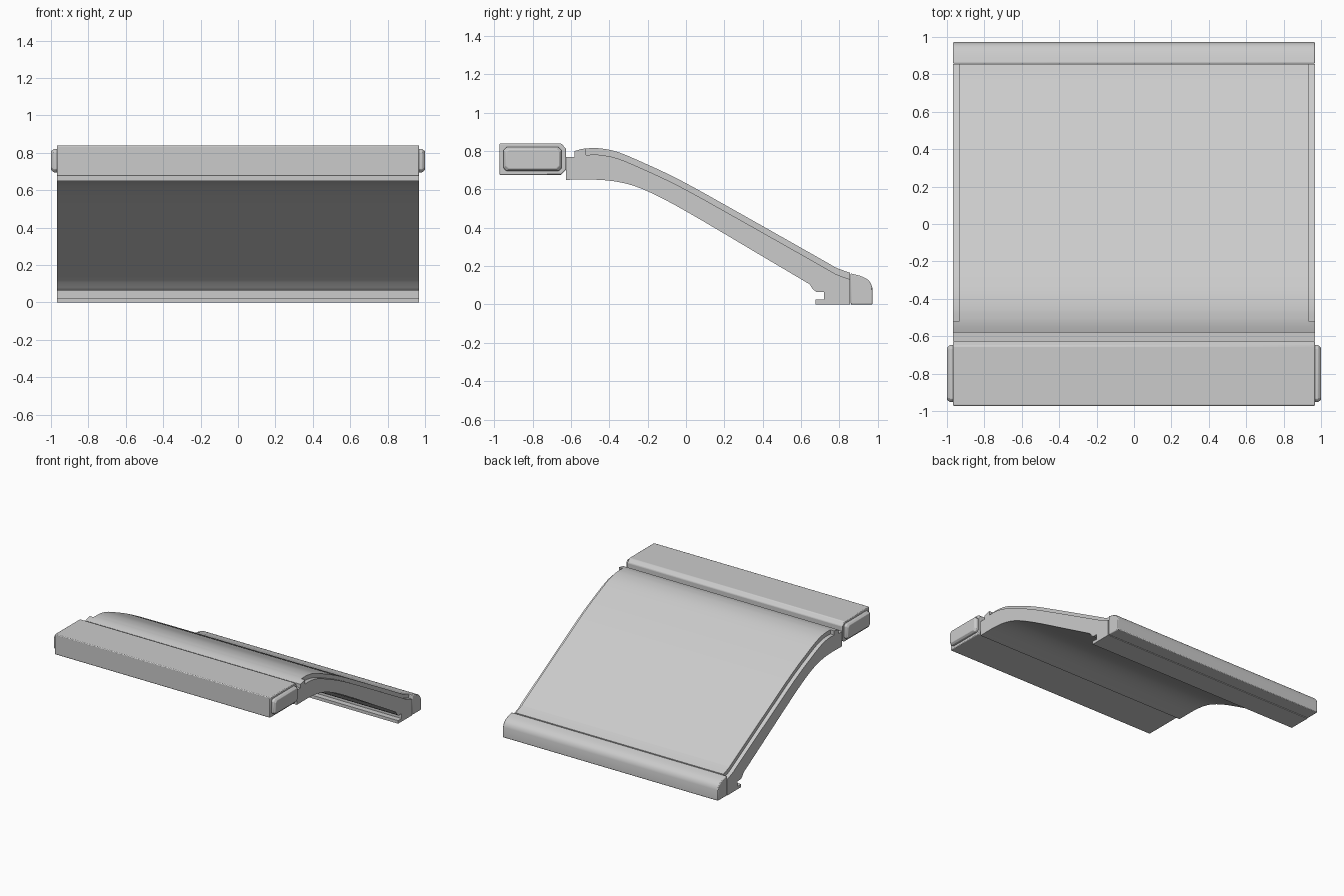
import bpy, bmesh
from mathutils import Vector

if "Cube" in bpy.data.objects:
    bpy.data.objects.remove(bpy.data.objects["Cube"])


def smooth_path(pts, n=4):
    """Catmull-Rom curve through 2D points."""
    v = [Vector(p) for p in pts]
    v = [2 * v[0] - v[1]] + v + [2 * v[-1] - v[-2]]
    out = []
    for a, b, c, d in zip(v, v[1:], v[2:], v[3:]):
        for i in range(n):
            t = i / n
            p = 0.5 * (2 * b + (c - a) * t + (2 * a - 5 * b + 4 * c - d) * t * t
                       + (3 * b - a - 3 * c + d) * t ** 3)
            out.append((p.x, p.y))
    return out + [tuple(pts[-1])]


def loft(name, stations, bevel=0.0):
    """Skin equal-length (y, z) profiles placed at x positions, capped at both ends."""
    bm = bmesh.new()
    rings = [[bm.verts.new((x, y, z)) for y, z in prof] for x, prof in stations]
    n = len(rings[0])
    for r, s in zip(rings, rings[1:]):
        for i in range(n):
            j = (i + 1) % n
            bm.faces.new((r[i], r[j], s[j], s[i]))
    bm.faces.new(rings[0])
    bm.faces.new(rings[-1][::-1])
    bmesh.ops.remove_doubles(bm, verts=bm.verts, dist=0.0001)
    bmesh.ops.recalc_face_normals(bm, faces=bm.faces)
    mesh = bpy.data.meshes.new(name)
    bm.to_mesh(mesh)
    bm.free()
    ob = bpy.data.objects.new(name, mesh)
    bpy.context.collection.objects.link(ob)
    if bevel:
        m = ob.modifiers.new("edge_bevel", 'BEVEL')
        m.width, m.segments, m.limit_method, m.angle_limit = bevel, 2, 'ANGLE', 0.6
    bpy.ops.object.select_all(action='DESELECT')
    ob.select_set(True)
    bpy.context.view_layer.objects.active = ob
    bpy.ops.object.shade_smooth_by_angle(angle=0.52)
    return ob


W = 0.968      # half width of the body
EDGE = 0.935   # where the lowered side ledges begin

# Sloped panel: smooth top and underside, hooked lower end, ledge along both sides
crown = [(-0.625, 0.77), (-0.58, 0.77), (-0.58, 0.80), (-0.55, 0.809), (-0.52, 0.814)]
slope = smooth_path([(-0.52, 0.814), (-0.45, 0.814), (-0.36, 0.796), (-0.24, 0.747),
                     (-0.03, 0.648), (0.28, 0.476), (0.724, 0.225), (0.78, 0.193),
                     (0.855, 0.165)])
hook = [(0.855, 0.0), (0.675, 0.0), (0.675, 0.025), (0.72, 0.025), (0.72, 0.065),
        (0.68, 0.065), (0.66, 0.08), (0.645, 0.105)]
under = smooth_path([(0.645, 0.105), (0.4, 0.25), (0.0, 0.486), (-0.2, 0.590),
                     (-0.33, 0.634), (-0.46, 0.650), (-0.625, 0.650)])[1:]
full = crown + slope + hook + under
ledge = crown + [(y, z - 0.034) for y, z in slope] + hook + under
loft("sloped_panel", [(-W, ledge), (-EDGE, ledge), (-EDGE, full),
                      (EDGE, full), (EDGE, ledge), (W, ledge)])

# Upper bar with chamfered rear edges
bar = [(-0.972, 0.675), (-0.652, 0.675), (-0.625, 0.702), (-0.625, 0.812),
       (-0.652, 0.84), (-0.972, 0.84)]
loft("upper_bar", [(-W, bar), (W, bar)], 0.006)

# Rounded foot at the lower end
foot = [(0.858, 0.0)] + [(0.972, 0.0)] + smooth_path(
    [(0.972, 0.085), (0.962, 0.113), (0.94, 0.135), (0.905, 0.15), (0.858, 0.162)], 2)
loft("lower_foot", [(-W, foot), (W, foot)], 0.006)


def plate(inset, c=0.016):
    """Rectangle with cut corners for the bar ends."""
    y0, y1, z0, z1 = -0.952 + inset, -0.648 - inset, 0.696 + inset, 0.82 - inset
    return [(y0 + c, z0), (y1 - c, z0), (y1, z0 + c), (y1, z1 - c),
            (y1 - c, z1), (y0 + c, z1), (y0, z1 - c), (y0, z0 + c)]


# Raised plates on both ends of the upper bar
for side, label in ((-1, "left"), (1, "right")):
    loft(label + "_end_plate", [(side * 0.955, plate(0)), (side * 0.985, plate(0)),
                                (side * 1.0, plate(0.012))], 0.003)
